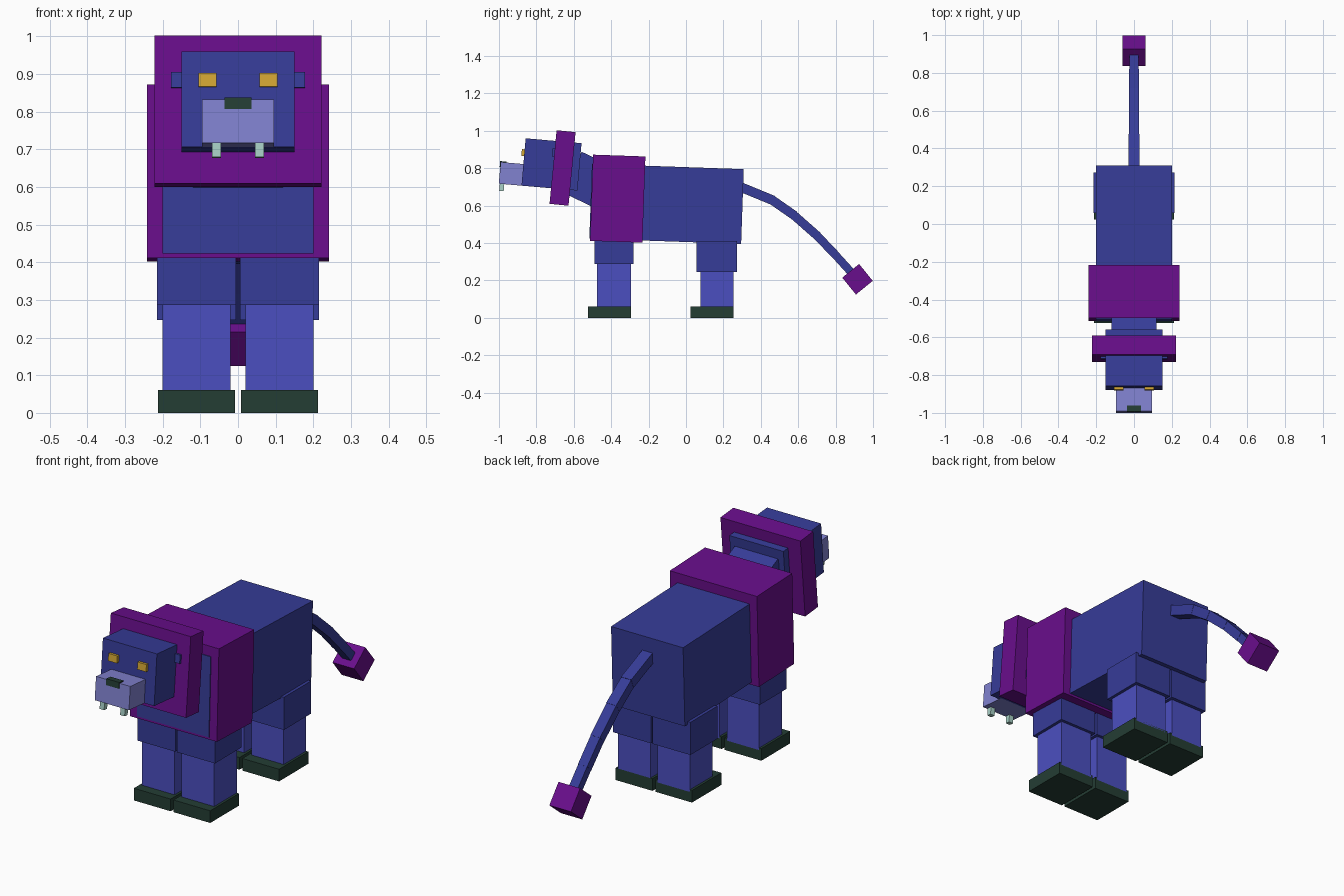
import bpy, bmesh, math
from mathutils import Matrix, Vector

cube = bpy.data.objects.get("Cube")
if cube:
    bpy.data.objects.remove(cube, do_unlink=True)


def material(name, rgb):
    lin = [((c / 255 + 0.055) / 1.055) ** 2.4 if c > 10 else c / 255 / 12.92 for c in rgb]
    m = bpy.data.materials.new(name)
    m.use_nodes = True
    m.diffuse_color = (*lin, 1)
    m.node_tree.nodes["Principled BSDF"].inputs["Base Color"].default_value = (*lin, 1)
    return m


BLUE = material("deep blue", (54, 60, 152))
LEG = material("bright blue", (75, 79, 192))
PURPLE = material("purple", (105, 14, 140))
LILAC = material("lilac", (129, 130, 208))
GREEN = material("dark green", (36, 61, 52))
GOLD = material("gold", (212, 167, 52))
IVORY = material("pale mint", (168, 208, 198))


def add_box(bm, center, size, tilt=0):
    """Box turned about the x axis by tilt degrees."""
    mat = (Matrix.Translation(center) @ Matrix.Rotation(math.radians(tilt), 4, 'X')
           @ Matrix.Diagonal((*size, 1)))
    bmesh.ops.create_cube(bm, size=1, matrix=mat)


def finish(name, bm, mat):
    me = bpy.data.meshes.new(name)
    bm.to_mesh(me)
    bm.free()
    me.materials.append(mat)
    ob = bpy.data.objects.new(name, me)
    bpy.context.collection.objects.link(ob)
    return ob


def box(name, mat, center, size, tilt=0):
    bm = bmesh.new()
    add_box(bm, center, size, tilt)
    return finish(name, bm, mat)


def pair(name, mat, center, size, tilt=0):
    x, y, z = center
    box("left_" + name, mat, (x, y, z), size, tilt)
    box("right_" + name, mat, (-x, y, z), size, tilt)


def span(name, mat, xs, ys, zs):
    """Mirrored upright boxes given by their limits on each axis."""
    lims = (xs, ys, zs)
    pair(name, mat, [(a + b) / 2 for a, b in lims], [b - a for a, b in lims])


# Trunk and shoulder mane
box("body", BLUE, (0, -0.104, 0.609), (0.40, 0.812, 0.40), -2)
box("shoulder_mane", PURPLE, (0, -0.365, 0.637), (0.484, 0.28, 0.461), -2)
box("neck", BLUE, (0, -0.512, 0.732), (0.24, 0.22, 0.24), -26)

# Head
box("head", BLUE, (0, -0.719, 0.82), (0.30, 0.30, 0.254), -5)
box("head_mane", PURPLE, (0, -0.66, 0.801), (0.444, 0.102, 0.395), -5.5)
pair("ear", BLUE, (0.155, -0.685, 0.882), (0.045, 0.06, 0.042), -5)
pair("eye", GOLD, (0.081, -0.868, 0.883), (0.049, 0.022, 0.036), -5)
box("muzzle", LILAC, (0, -0.928, 0.769), (0.19, 0.136, 0.116), -5)
box("nose", GREEN, (0, -0.978, 0.821), (0.072, 0.034, 0.031), -5)
pair("fang", IVORY, (0.057, -0.985, 0.698), (0.025, 0.024, 0.040), -5)

# Legs
span("front_upper_leg", BLUE, (0.005, 0.215), (-0.49, -0.28), (0.287, 0.43))
span("front_lower_leg", LEG, (0.02, 0.2), (-0.475, -0.295), (0.05, 0.30))
span("front_foot", GREEN, (0.008, 0.212), (-0.523, -0.295), (0, 0.061))
span("rear_upper_leg", BLUE, (0.005, 0.215), (0.057, 0.272), (0.246, 0.41))
span("rear_lower_leg", LEG, (0.02, 0.2), (0.077, 0.255), (0.05, 0.26))
span("rear_foot", GREEN, (0.008, 0.212), (0.023, 0.255), (0, 0.061))

# Tail made of overlapping straight segments
path = [(0.29, 0.70), (0.46, 0.63), (0.575, 0.55), (0.70, 0.44), (0.80, 0.335), (0.90, 0.225)]
bm = bmesh.new()
for i, (a, b) in enumerate(zip(path, path[1:])):
    a, b = Vector((0, *a)), Vector((0, *b))
    d = b - a
    w = 0.057 - 0.002 * i
    add_box(bm, (a + b) / 2, (w, d.length + 0.012, w - 0.006),
            math.degrees(math.atan2(d.z, d.y)))
finish("tail", bm, BLUE)
box("tail_tuft", PURPLE, (0, 0.917, 0.206), (0.12, 0.116, 0.116), -51)
